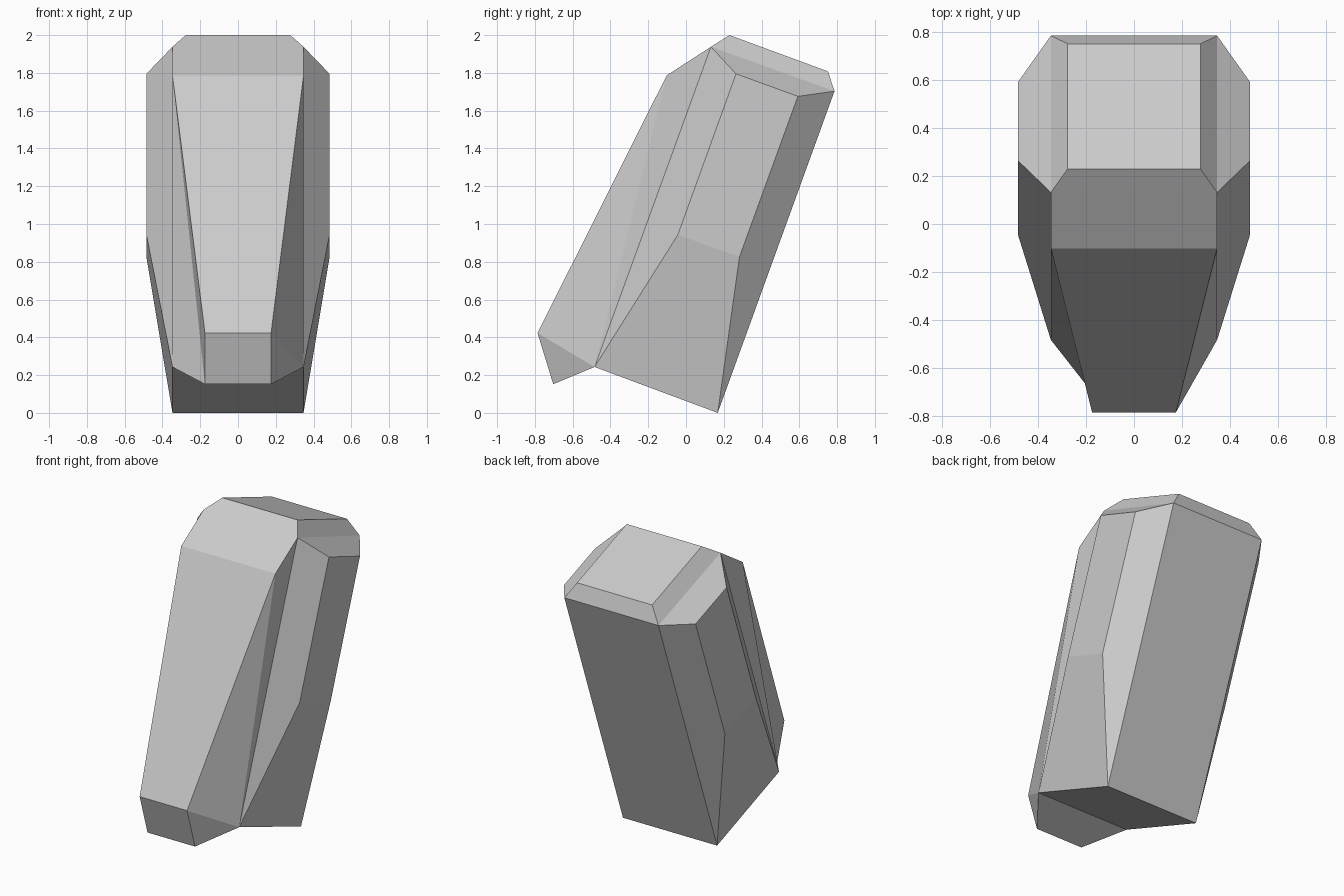
import bpy, bmesh

if "Cube" in bpy.data.objects:
    bpy.data.objects.remove(bpy.data.objects["Cube"])

# Key points of one half: half width x, then y, z
P = {
    "A": (0.347, -0.102, 1.787),  # front face, top
    "B": (0.347, 0.132, 1.938),   # top bevel, front
    "C": (0.277, 0.23, 2.0),      # top face, front
    "D": (0.277, 0.752, 1.808),   # top face, back
    "E": (0.347, 0.786, 1.703),   # back face, top
    "F": (0.485, 0.592, 1.676),   # side pad, top back
    "G": (0.485, 0.265, 1.795),   # side pad, top front
    "H": (0.485, -0.043, 0.943),  # side pad, bottom front
    "I": (0.485, 0.283, 0.826),   # side pad, bottom back
    "J": (0.347, 0.168, 0.0),     # base, back
    "K": (0.347, -0.484, 0.243),  # base, front
    "L": (0.175, -0.786, 0.423),  # toe, upper
    "M": (0.175, -0.703, 0.152),  # toe, lower
}

bm = bmesh.new()
verts = {s: {k: bm.verts.new((s * x, y, z)) for k, (x, y, z) in P.items()}
         for s in (1, -1)}

# Bands that run across from side to side
for a, b in ("AL", "LM", "MK", "KJ", "JE", "ED", "DC", "CB", "BA"):
    bm.faces.new((verts[1][a], verts[1][b], verts[-1][b], verts[-1][a]))

# Mirrored side facets
for s in (1, -1):
    for loop in ("BCDE", "BEFG", "GFIH", "BGHK", "HIJK", "FEJI", "ABK"):
        bm.faces.new([verts[s][k] for k in loop])

# Toe flanks, creased differently on each side
for s, loops in ((1, ("ALK", "LMK")), (-1, ("ALM", "AMK"))):
    for loop in loops:
        bm.faces.new([verts[s][k] for k in loop])

bmesh.ops.recalc_face_normals(bm, faces=bm.faces[:])
mesh = bpy.data.meshes.new("slanted_faceted_block")
bm.to_mesh(mesh)
bm.free()
bpy.context.collection.objects.link(
    bpy.data.objects.new("slanted_faceted_block", mesh))
